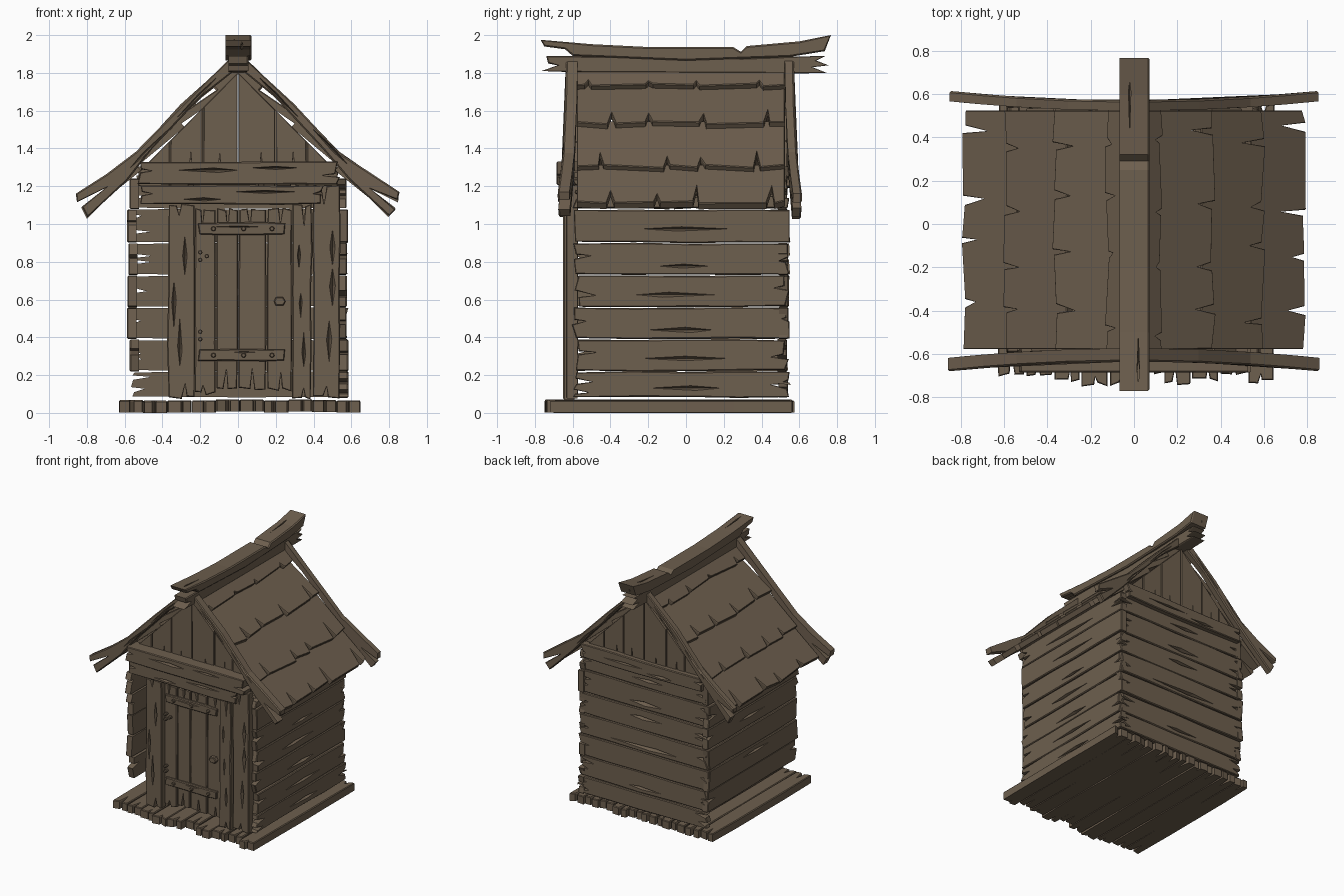
import bpy, bmesh, math, random
from mathutils import Vector as V

if "Cube" in bpy.data.objects:
    bpy.data.objects.remove(bpy.data.objects["Cube"])

random.seed(4)
R = random.uniform
X, Y, Z = V((1, 0, 0)), V((0, 1, 0)), V((0, 0, 1))
wood = bpy.data.materials.new("weathered brown wood")
wood.diffuse_color = (0.155, 0.115, 0.077, 1)
wood.use_nodes = True
wood.node_tree.nodes["Principled BSDF"].inputs["Base Color"].default_value = wood.diffuse_color


def finish(name, bm):
    bmesh.ops.recalc_face_normals(bm, faces=bm.faces)
    me = bpy.data.meshes.new(name)
    bm.to_mesh(me)
    bm.free()
    me.materials.append(wood)
    ob = bpy.data.objects.new(name, me)
    bpy.context.collection.objects.link(ob)
    return ob


def slab(name, pts, o, u, v, thick, chamfer=0.006):
    """Outline in the u,v plane; its outer face lies at o, the body extends inward."""
    n = u.cross(v).normalized()
    bm = bmesh.new()
    face = bm.faces.new([bm.verts.new(o + u * a + v * b - n * thick) for a, b in pts])
    ext = bmesh.ops.extrude_face_region(bm, geom=[face], use_keep_orig=True)["geom"]
    top = [g for g in ext if isinstance(g, bmesh.types.BMFace)][0]
    bmesh.ops.translate(bm, vec=n * (thick - chamfer), verts=top.verts[:])
    bm.normal_update()
    if chamfer:
        if top.normal.dot(n) < 0:
            top.normal_flip()
        bmesh.ops.inset_individual(bm, faces=[top], thickness=chamfer, depth=chamfer,
                                   use_even_offset=False)
    return finish(name, bm)


def carve(ob, o, u, v, cracks, depth):
    """Cut spindle shaped cracks (s, t, half length, half width) into the outer face."""
    n = u.cross(v).normalized()
    bm = bmesh.new()
    for s, t, hl, hw in cracks:
        c = o + u * s + v * t
        k = R(-.4, .4) * hl
        ring = [bm.verts.new(c + u * a + v * b) for a, b in ((-hl, 0), (k, -hw), (hl, 0), (k * .5, hw))]
        for d in (depth, -depth):
            tip = bm.verts.new(c + u * k * .7 + n * d)
            for i in range(4):
                bm.faces.new((ring[i], ring[(i + 1) % 4], tip))
    cut = finish("crack_cutter", bm)
    cut.hide_render = True
    mod = ob.modifiers.new("cracks", "BOOLEAN")
    mod.operation, mod.solver, mod.object = "DIFFERENCE", "EXACT", cut
    dg = bpy.context.evaluated_depsgraph_get()
    me = bpy.data.meshes.new_from_object(ob.evaluated_get(dg))
    ob.modifiers.clear()
    ob.data = me
    bpy.data.objects.remove(cut)


def board(name, o, u, v, L, W, T, ragged=0.02, splits=1, cracks=1, wob=0.004):
    """Rough plank centred on o: wavy edges, split ends, cracked face."""
    def edge(t):
        return [(L * f, t + R(-wob, wob)) for f in (-.22, .05, .26)]

    def end():
        e = [(L / 2 - R(0, ragged), -W / 2 + R(0, .006))]
        ts = [(i + 1) / (splits + 1) + R(-.12, .12) for i in range(splits)]
        for f in ts:
            t, w = (f - .5) * W, R(.05, .11) * W
            d = min(R(.04, .13), L * .2)
            e += [(L / 2 - R(0, ragged), t - w), (L / 2 - d, t + R(-.6, .6) * w),
                  (L / 2 - R(0, ragged), t + w)]
        return e + [(L / 2 - R(0, ragged), W / 2 - R(0, .006))]
    pts = edge(-W / 2) + end() + edge(W / 2)[::-1] + [(-a, -b) for a, b in end()]
    ob = slab(name, pts, o, u, v, T)
    if cracks:
        cs = [(((i + .5) / cracks - .5) * L * .65 + R(-.03, .03), R(-.28, .28) * W,
               L * R(.1, .26) / cracks ** .5, R(.06, .11) * W) for i in range(cracks)]
        carve(ob, o, u, v, cs, T * .7)
    return ob


# Floor planks running front to back
for i in range(10):
    x0 = -.63 + i * .128
    y0, y1 = -R(.69, .765), R(.55, .58)
    board("floor_plank", V((x0 + .064, (y0 + y1) / 2, R(.064, .072))), Y, -X,
          y1 - y0, .124, .064, .02, 1, 0)

# Side and back walls of horizontal boards
rows = [.08, .22, .39, .56, .73, .90, 1.08, 1.24]
for a, b in zip(rows, rows[1:]):
    zc, w = (a + b) / 2, b - a - .004
    for s in (-1, 1):
        board("side_wall_board", V((s * R(.572, .588), -.025, zc)), Y, Z * s, R(1.14, 1.17), w, .05,
              .03, random.choice((0, 1, 2)), random.choice((0, 1, 1)))
    board("back_wall_board", V((0, R(.535, .55), zc)), X, -Z, R(1.13, 1.17), w, .05,
          .03, random.choice((1, 2)), random.choice((0, 1, 1)))

# Front posts: outer pair and the proud pair framing the door
for x0, x1, z1, y in ((-.54, -.385, 1.22, -.635), (-.37, -.23, 1.11, -.65),
                      (.285, .39, 1.11, -.65), (.395, .54, 1.22, -.635)):
    board("front_post", V(((x0 + x1) / 2, y, (.07 + z1) / 2)), Z, -X, z1 - .07, x1 - x0, .06,
          .02, 1, 3, .006)

# Beams over the door and across the back
board("front_lintel_plank", V((-.03, -.66, 1.155)), X, Z, .99, .10, .07, .03, 1, 2)
board("front_tie_beam", V((.005, -.685, 1.27)), X, Z, 1.08, .125, .12, .03, 1, 2)
board("back_tie_beam", V((0, .575, 1.25)), X, -Z, 1.1, .11, .06, .03, 1, 2)

# Door boards
for x0, x1 in ((-.23, -.118), (-.115, .0), (.003, .15), (.153, .285)):
    z0, z1 = R(.085, .12), R(1.08, 1.1)
    board("door_board", V(((x0 + x1) / 2, -.612, (z0 + z1) / 2)), Z, -X, z1 - z0, x1 - x0, .04,
          .02, 1, 0, .002)

# Hinge straps, nails and pins
nails = []
for z in (.975, .305):
    board("hinge_strap", V((.02, -.632, z)), X, Z, .47, .065, .022, .012, 0, 1)
    nails += [(x, -.632, z, .013) for x in (-.13, .03, .18)]
nails += [(x, -.635, z, .012) for x, z in ((-.2, .85), (-.165, .83), (-.2, .81), (-.2, .43), (-.2, .39))]
for x, y, z, r in nails:
    ring = [(r * math.cos(k * math.pi / 4), r * math.sin(k * math.pi / 4)) for k in range(8)]
    slab("nail", ring, V((x, y - .015, z)), X, Z, .03, .004)

# Door handle
slab("door_handle", [(-.03, .0), (-.02, -.022), (.02, -.022), (.032, .0), (.018, .024), (-.02, .022)],
     V((.22, -.645, .59)), X, Z, .04)

# Gable boards, cut to the roof slope
xs = [-.53, -.36, -.185, 0, .2, .365, .53]
for y, u, name in ((-.585, X, "front_gable_board"), (.53, -X, "back_gable_board")):
    for a, b in zip(xs, xs[1:]):
        a, b = a + .003, b - .003
        top = lambda x: 1.80 - 1.0 * abs(x)
        m = a + (b - a) * R(.3, .7)
        bot = 1.2
        pts = [(a, bot), (m - .012, bot), (m, bot + R(.14, .19)), (m + .012, bot), (b, bot)]
        if abs(a + b) > .75:
            pts = [(a, bot), (b, bot)]
        pts += [(b, top(b)), (a, top(a))]
        slab(name, pts, V((0, y - u.x * R(0, .012), 0)), u, Z, .04, .004)

# Roof: four overlapping rows of shingles per side
lower = [(.13, 1.735), (.37, 1.535), (.6, 1.305), (.79, 1.115)]
for s in (-1, 1):
    px, pz = .0, 1.85
    for k, (lx, lz) in enumerate(lower):
        d = V((lx - px, 0, lz - pz)).normalized()
        drop = .0 if k == 0 else .035
        up = V((px, 0, pz)) - V((-d.z, 0, d.x)) * drop - d * (.0 if k == 0 else .05)
        end = V((lx, 0, lz))
        ln = (end - up).length
        d = (end - up).normalized()
        dv = V((d.x * s, 0, d.z))
        pts = [(-.55, 0), (.55, 0)]
        n, flip = 4, R(-.04, .04)
        pts.append((.55, ln - R(0, .02)))
        for i in range(n):
            c = .55 - 1.1 * (i + .5) / n + flip + R(-.06, .06)
            w = R(.012, .022)
            dep = R(.07, .15) if k else R(.03, .06)
            pts += [(c + w, ln + R(-.015, .012)), (c + R(-.5, .5) * w, ln - dep),
                    (c - w, ln + R(-.015, .012))]
        pts.append((-.55, ln - R(0, .02)))
        slab("roof_shingle_row", pts, V((up.x * s, -.027, up.z)), -Y * s, dv, .042, .005)
        px, pz = lx, lz

# Barge boards with forked tips, bowing outward at the eaves
barge = [(.03, 1.885), (.3, 1.63), (.54, 1.375), (.7, 1.265), (.855, 1.165), (.85, 1.12), (.70, 1.19),
         (.83, 1.085), (.80, 1.035), (.59, 1.235), (.45, 1.40), (.2, 1.665), (.02, 1.81)]
rim = [(.06, 1.84), (.3, 1.605), (.54, 1.35), (.56, 1.335), (.53, 1.34), (.3, 1.585), (.06, 1.81)]
for y, t, side in ((-.635, .062, -1), (.57, .048, 1)):
    for s in (-1, 1):
        out = [(x * s + R(-.006, .006), z + R(-.008, .008)) for x, z in barge]
        u = X if side < 0 else -X
        ob = slab("barge_board", [(x * u.x, z) for x, z in out], V((0, y, 0)), u, Z, t, .008)
        o2, along = V((.36 * s, y, 1.525)), V((.7 * s, 0, -.71))
        across = V((.71 * s, 0, .7)) * (1 if s * side < 0 else -1)
        carve(ob, o2, along, across, [(-.2, .0, .16, .008), (.17, .01, .14, .009)], .03)
        for v in ob.data.vertices:
            v.co.y += side * .045 * (v.co.x / .86) ** 2

# Ridge cap and the ridge beam beneath it
cap = [(-.77, 1.975), (-.5, 1.952), (-.2, 1.937), (.25, 1.937), (.29, 1.912), (.32, 1.942), (.6, 1.967),
       (.767, 2.0), (.735, 1.915), (.55, 1.885), (0, 1.865), (-.6, 1.89), (-.64, 1.925), (-.75, 1.94)]
slab("ridge_cap", cap, V((.072, 0, 0)), Y, Z, .138, .008)
beam = [(-.74, 1.89), (.3, 1.88), (.74, 1.89), (.69, 1.865), (.755, 1.84), (.67, 1.83), (.745, 1.80),
        (.5, 1.795), (-.5, 1.80), (-.765, 1.81), (-.68, 1.84), (-.73, 1.85)]
slab("ridge_beam", beam, V((.055, 0, 0)), Y, Z, .105, .008)
# Splits in the top of the ridge cap
ridge = bpy.data.objects["ridge_cap"]
carve(ridge, V((0, 0, 1.95)), Y, -X, [(.62, .02, .2, .012), (-.66, -.02, .16, .012)], .035)
